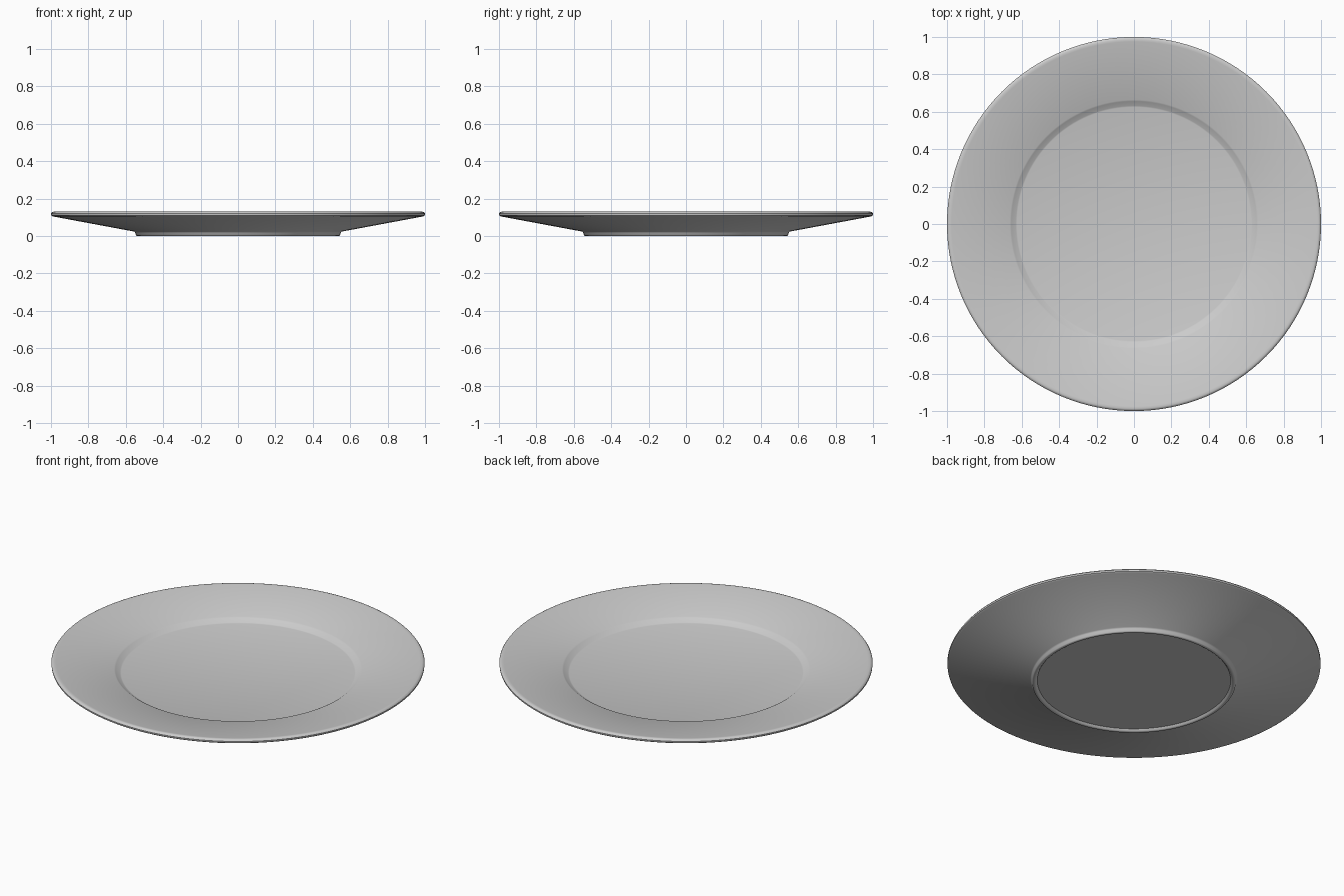
import bpy, bmesh, math

cube = bpy.data.objects.get("Cube")
if cube:
    bpy.data.objects.remove(cube, do_unlink=True)

# Glaze colour
glaze = bpy.data.materials.new("grey_glaze")
glaze.use_nodes = True
colour = (0.6, 0.6, 0.6, 1)
glaze.diffuse_color = colour
glaze.node_tree.nodes["Principled BSDF"].inputs["Base Color"].default_value = colour

# Half section (radius, height), from the top of the well round to the underside
section = [
    (0, 0.06), (0.625, 0.06), (0.632, 0.062),          # flat well
    (0.656, 0.079), (0.664, 0.083),                    # step up to the rim
    (0.975, 0.128), (0.987, 0.13), (0.995, 0.127),     # sloping rim
    (1, 0.12), (0.999, 0.111), (0.99, 0.105),          # rounded lip
    (0.555, 0.024), (0.549, 0.017),                    # underside
    (0.545, 0.004), (0.54, 0), (0.53, 0), (0.525, 0.003),  # foot ring
    (0.518, 0.012), (0, 0.012),                        # recessed base
]

# Plate: the half section turned about the vertical axis
bm = bmesh.new()
verts = [bm.verts.new((r, 0, z)) for r, z in section]
edges = [bm.edges.new(pair) for pair in zip(verts, verts[1:])]
bmesh.ops.spin(bm, geom=verts + edges, cent=(0, 0, 0), axis=(0, 0, 1),
               angle=math.tau, steps=128)
bmesh.ops.remove_doubles(bm, verts=bm.verts, dist=0.0001)
bmesh.ops.recalc_face_normals(bm, faces=bm.faces)
mesh = bpy.data.meshes.new("plate")
bm.to_mesh(mesh)
bm.free()
mesh.materials.append(glaze)

plate = bpy.data.objects.new("plate", mesh)
bpy.context.collection.objects.link(plate)
bpy.context.view_layer.objects.active = plate
plate.select_set(True)
bpy.ops.object.shade_smooth_by_angle(angle=math.radians(40))
